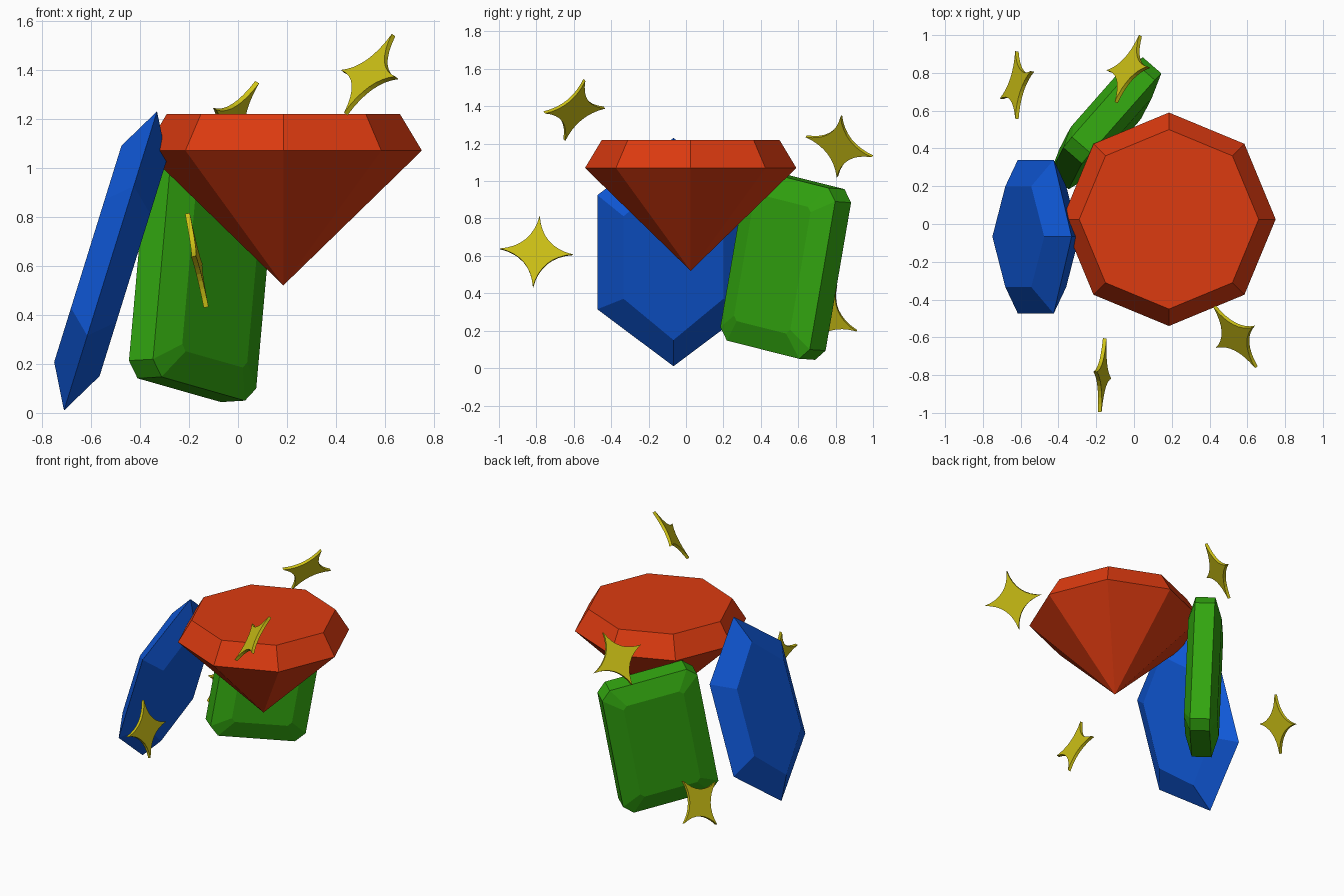
import bpy, bmesh
from math import cos, sin, tau
from mathutils import Matrix, Vector

cube = bpy.data.objects.get("Cube")
if cube:
    bpy.data.objects.remove(cube, do_unlink=True)


def material(name, rgb):
    m = bpy.data.materials.new(name)
    m.use_nodes = True
    m.diffuse_color = (*rgb, 1)
    m.node_tree.nodes["Principled BSDF"].inputs["Base Color"].default_value = (*rgb, 1)
    return m


red = material("ruby red", (0.72, 0.043, 0.005))
blue = material("sapphire blue", (0.005, 0.1, 0.7))
green = material("emerald green", (0.032, 0.38, 0.005))
yellow = material("sparkle yellow", (0.62, 0.54, 0.008))


def frame(center, across, up):
    """Placement whose local x runs across, y runs up and z is the thickness."""
    x = Vector(across).normalized()
    z = x.cross(Vector(up)).normalized()
    m = Matrix((x, z.cross(x), z)).transposed().to_4x4()
    return Matrix.Translation(center) @ m


def loft(name, layers, mat, place):
    """Skin a stack of (outline, height) layers; a one-point outline is a tip."""
    bm = bmesh.new()
    rings = [[bm.verts.new((x, y, h)) for x, y in pts] for pts, h in layers]
    for a, b in zip(rings, rings[1:]):
        n = len(b)
        for i in range(n):
            j = (i + 1) % n
            if len(a) == 1:
                bm.faces.new((a[0], b[i], b[j]))
            else:
                bm.faces.new((a[i], a[j], b[j], b[i]))
    for ring in (rings[0], rings[-1]):
        if len(ring) > 2:
            bm.faces.new(ring)
    bmesh.ops.recalc_face_normals(bm, faces=bm.faces)
    mesh = bpy.data.meshes.new(name)
    bm.to_mesh(mesh)
    bm.free()
    mesh.materials.append(mat)
    ob = bpy.data.objects.new(name, mesh)
    ob.matrix_world = place
    bpy.context.collection.objects.link(ob)
    return ob


def polygon(n, rx, ry):
    return [(rx * sin(tau * i / n), ry * cos(tau * i / n)) for i in range(n)]


def cut_rectangle(w, h, c):
    quarter = [(w, h - c), (w - c, h)]
    right_top = quarter
    left_top = [(-x, y) for x, y in reversed(quarter)]
    return right_top + left_top + [(-x, -y) for x, y in right_top + left_top]


def sparkle(r, pull=0.14, steps=8):
    """Four points joined by inward curves."""
    pts = []
    for q in range(4):
        c, s = round(cos(q * tau / 4)), round(sin(q * tau / 4))
        for i in range(steps):
            t = i / steps
            bend = 2 * t * (1 - t) * pull
            x, y = r * ((1 - t) ** 2 + bend), r * (t * t + bend)
            pts.append((x * c - y * s, x * s + y * c))
    return pts


# Round brilliant gem
loft("red_gem", [([(0, 0)], 0.52), (polygon(8, 0.565, 0.565), 1.07),
                 (polygon(8, 0.475, 0.475), 1.22)],
     red, Matrix.Translation((0.185, 0.025, 0)))

# Long hexagonal gem, leaning inwards
rim, table = polygon(6, 0.47, 0.639), polygon(6, 0.308, 0.462)
loft("blue_gem", [(table, -0.097), (rim, 0), (table, 0.097)], blue,
     frame((-0.52, -0.067, 0.62), (0, 1, 0), (0.297, 0, 0.955)))

# Step-cut rectangular gem
rim, table = cut_rectangle(0.324, 0.465, 0.062), cut_rectangle(0.204, 0.345, 0.025)
loft("green_gem", [(table, -0.11), (rim, -0.065), (rim, 0.065), (table, 0.11)], green,
     frame((-0.15, 0.533, 0.552), (0.65, 0.738, -0.185), (0.084, 0.165, 0.983)))

# Floating sparkles: centre, across and up directions
sparkles = {
    "front_sparkle": ((-0.168, -0.8, 0.622), (0.0135, 0.1985, -0.016), (-0.038, 0.016, 0.19)),
    "top_sparkle": ((0.537, -0.597, 1.38), (0.11, -0.16, -0.013), (0.098, 0.05, 0.158)),
    "back_sparkle": ((-0.03, 0.82, 1.186), (0.0635, 0.175, -0.053), (0.108, 0.01, 0.163)),
    "low_sparkle": ((-0.62, 0.735, 0.28), (0, 0.178, -0.08), (0.082, 0.0765, 0.16)),
}
star = sparkle(0.196)
for name, axes in sparkles.items():
    loft(name, [(star, -0.01), (star, 0.01)], yellow, frame(*axes))
